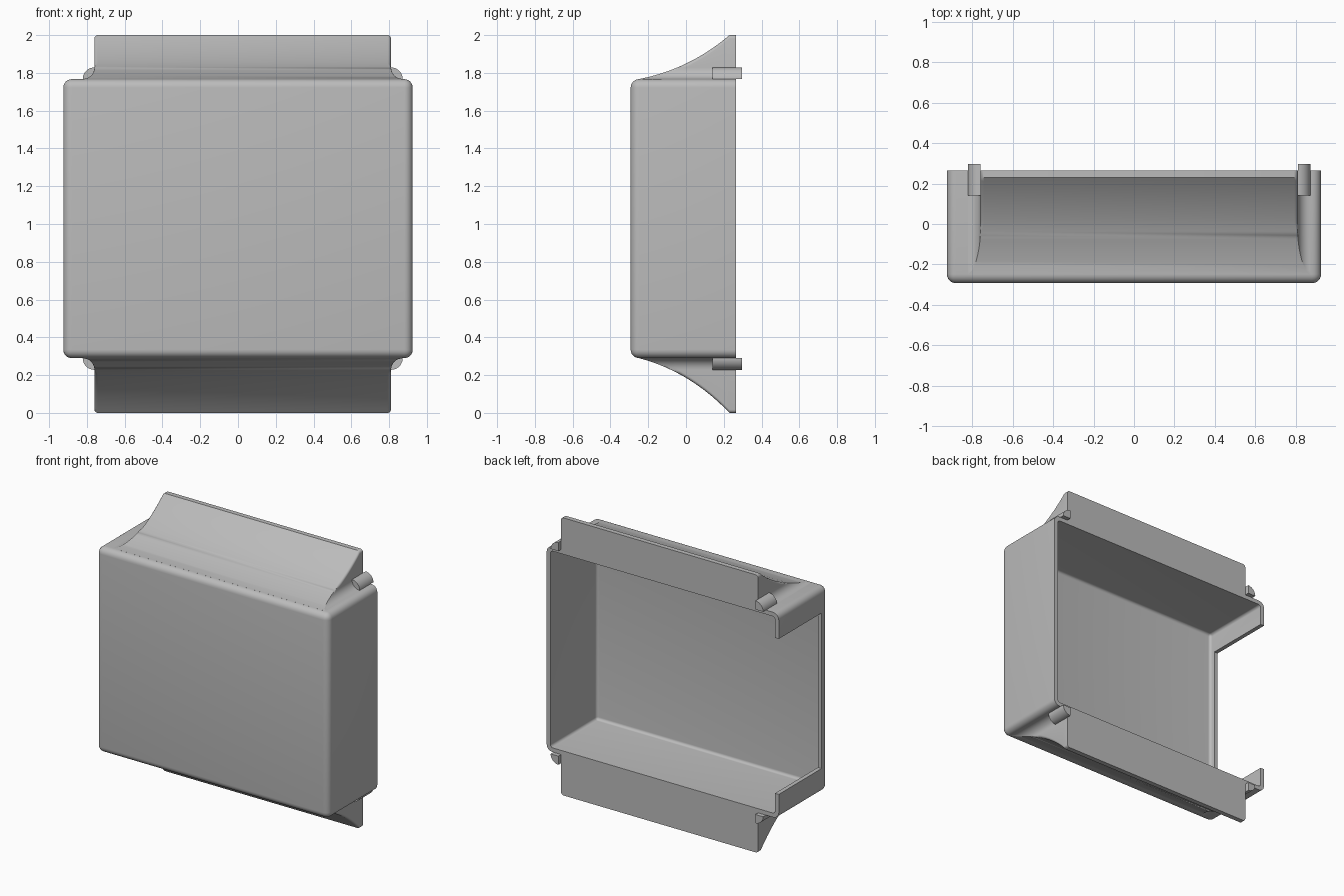
import bpy, bmesh, math

if "Cube" in bpy.data.objects:
    bpy.data.objects.remove(bpy.data.objects["Cube"])

grey = bpy.data.materials.new("plain grey")
grey.diffuse_color = (0.5, 0.5, 0.5, 1)
grey.use_nodes = True
grey.node_tree.nodes["Principled BSDF"].inputs["Base Color"].default_value = grey.diffuse_color


def finish(name, bm):
    bmesh.ops.recalc_face_normals(bm, faces=bm.faces)
    me = bpy.data.meshes.new(name)
    bm.to_mesh(me)
    bm.free()
    me.materials.append(grey)
    ob = bpy.data.objects.new(name, me)
    bpy.context.collection.objects.link(ob)
    return ob


def smooth(ob):
    bpy.ops.object.select_all(action='DESELECT')
    ob.select_set(True)
    bpy.context.view_layer.objects.active = ob
    bpy.ops.object.shade_smooth_by_angle(angle=math.radians(35))


def block(name, lo, hi, r=0):
    """Box whose edges are rounded everywhere except round the back (+y) face."""
    bm = bmesh.new()
    bmesh.ops.create_cube(bm, size=1)
    for v in bm.verts:
        v.co = [(a + b) / 2 + c * (b - a) for a, b, c in zip(lo, hi, v.co)]
    if r:
        edges = [e for e in bm.edges if min(v.co.y for v in e.verts) < hi[1] - 0.01]
        bmesh.ops.bevel(bm, geom=edges, offset=r, segments=6, profile=0.5, affect='EDGES')
    return finish(name, bm)


# Housing: rounded shell, open at the back, with a wide notch in the left wall
BACK, LOW, HIGH = 0.265, 0.29, 1.767
WALL = 0.03
housing = block("housing", (-0.925, -0.293, LOW), (0.925, BACK, HIGH), 0.045)
cavity = block("cavity_cutter", (-0.925 + WALL, -0.293 + WALL, LOW + WALL),
               (0.925 - WALL, 0.5, HIGH - WALL), 0.02)
notch = block("notch_cutter", (-1.1, -0.222, 0.467), (-0.8, 0.5, 1.587))
bpy.context.view_layer.objects.active = housing
for cutter in (cavity, notch):
    cutter.hide_render = True
    mod = housing.modifiers.new("cut", 'BOOLEAN')
    mod.operation, mod.solver, mod.object = 'DIFFERENCE', 'EXACT', cutter
    bpy.ops.object.modifier_apply(modifier=mod.name)
    bpy.data.objects.remove(cutter)
smooth(housing)

# Flanges: concave ramps with filleted feet
XL, XR, FIL = -0.76, 0.81, 0.062


def flange(name, base, direction, height, belly):
    p0, p1, p2 = (-0.25, 0.0), (0.02, belly), (0.23, height)
    stations = []
    for i in range(25):
        t = i / 24
        stations.append([(1 - t) ** 2 * a + 2 * t * (1 - t) * b + t * t * c
                         for a, b, c in zip(p0, p1, p2)])
    stations.append([BACK, height])
    bm = bmesh.new()
    rings = []
    for y, h in stations:
        foot = min(FIL, h)
        side = [(FIL, -0.012)]
        for k in range(9):
            s = foot * (1 - math.cos(k / 8 * math.pi / 2))
            side.append((FIL - math.sqrt(max(0, FIL ** 2 - (FIL - s) ** 2)), s))
        # convert the quarter circle so it flares outwards at the foot
        side = [(FIL, -0.012)] + [(FIL - math.sqrt(max(0, FIL ** 2 - (FIL - s) ** 2)), s)
                                  for _, s in side[1:]]
        c = min(0.018, max(0, h - foot))        # eased top corner
        for k in range(5):
            a = k / 4 * math.pi / 2
            side.append((side[9][0] - c * (1 - math.cos(a)), h - c + c * math.sin(a)))
        pts = [(XR + d, s) for d, s in side] + [(XL - d, s) for d, s in reversed(side)]
        rings.append([bm.verts.new((x, y, base + direction * s)) for x, s in pts])
    n = len(rings[0])
    for a, b in zip(rings, rings[1:]):
        for j in range(n):
            bm.faces.new((a[j], a[(j + 1) % n], b[(j + 1) % n], b[j]))
    bm.faces.new(rings[0])
    bm.faces.new(rings[-1])
    bmesh.ops.remove_doubles(bm, verts=bm.verts, dist=0.00005)
    smooth(finish(name, bm))


flange("top_flange", HIGH, 1, 2.0 - HIGH, 0.053)
flange("bottom_flange", LOW, -1, LOW, 0.07)


# Pegs: quarter-round pins beside each flange, standing proud of the back
def peg(name, x, sx, z, sz):
    bm = bmesh.new()
    pts = [(0, 0)] + [(FIL * math.cos(k / 10 * math.pi / 2), FIL * math.sin(k / 10 * math.pi / 2))
                      for k in range(11)]
    ends = [[bm.verts.new((x + sx * u, y, z + sz * w)) for u, w in pts] for y in (0.14, 0.296)]
    for j in range(len(pts)):
        k = (j + 1) % len(pts)
        bm.faces.new((ends[0][j], ends[0][k], ends[1][k], ends[1][j]))
    bm.faces.new(ends[0])
    bm.faces.new(ends[1])
    smooth(finish(name, bm))


for level, z, sz in (("top", HIGH, 1), ("bottom", LOW, -1)):
    peg(level + "_left_peg", XL, -1, z, sz)
    peg(level + "_right_peg", XR, 1, z, sz)
